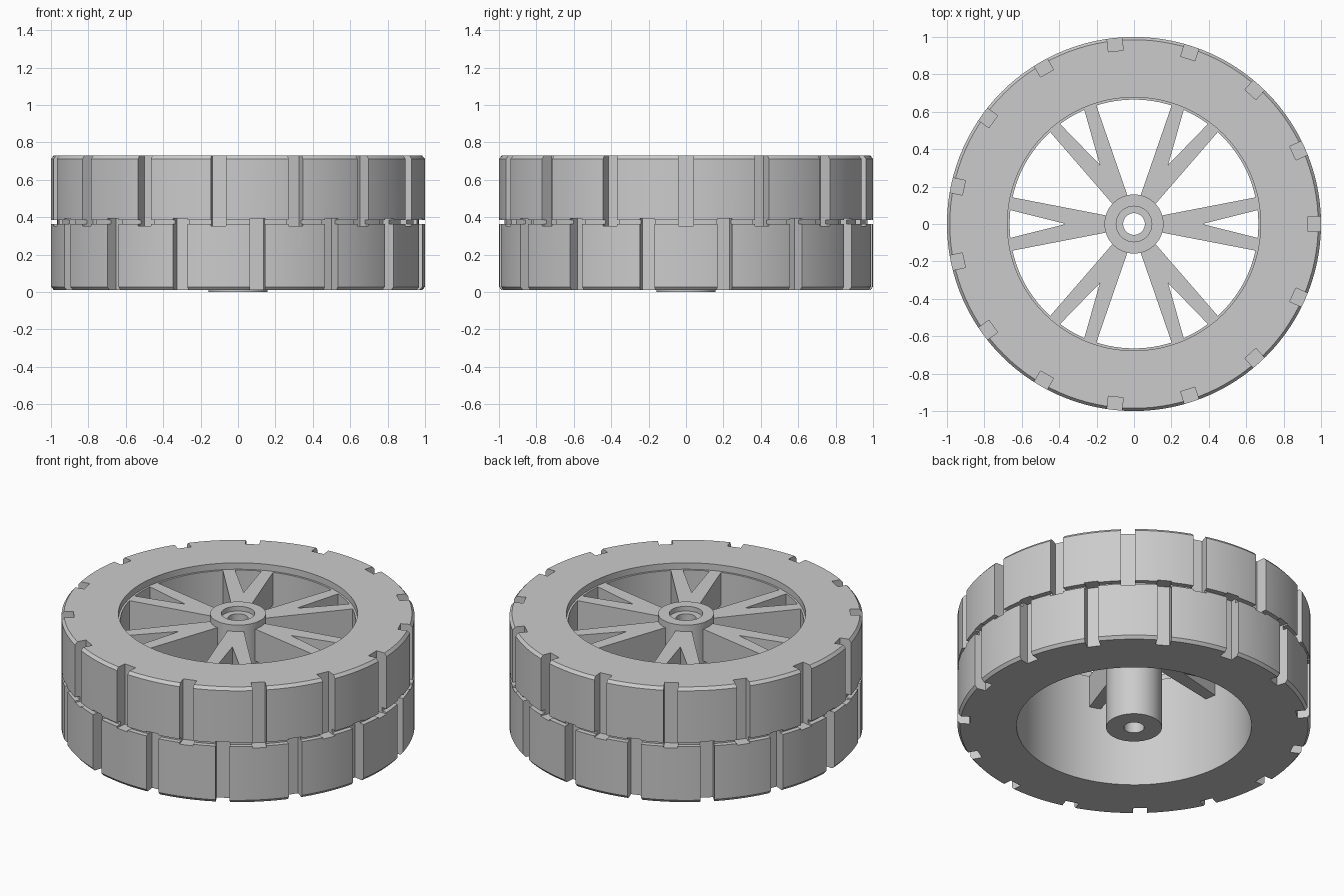
import bpy
import bmesh
from math import cos, sin, pi, radians
from mathutils import Matrix

cube = bpy.data.objects.get("Cube")
if cube:
    bpy.data.objects.remove(cube, do_unlink=True)

SEGMENTS = 120
TOP, BOTTOM = 0.73, 0.01

grey = bpy.data.materials.new("plain_grey")
grey.use_nodes = True
colour = (0.6, 0.6, 0.6, 1)
grey.diffuse_color = colour
grey.node_tree.nodes["Principled BSDF"].inputs["Base Color"].default_value = colour


def finish(bm, name):
    """Turn a bmesh into a named object with the grey material."""
    bmesh.ops.recalc_face_normals(bm, faces=bm.faces)
    mesh = bpy.data.meshes.new(name)
    bm.to_mesh(mesh)
    bm.free()
    mesh.materials.append(grey)
    obj = bpy.data.objects.new(name, mesh)
    bpy.context.collection.objects.link(obj)
    return obj


def lathe(name, profile):
    """Revolve a closed (radius, height) profile around z."""
    bm = bmesh.new()
    rings = []
    for i in range(SEGMENTS):
        a = 2 * pi * i / SEGMENTS
        rings.append([bm.verts.new((r * cos(a), r * sin(a), z)) for r, z in profile])
    n = len(profile)
    for i in range(SEGMENTS):
        a, b = rings[i], rings[(i + 1) % SEGMENTS]
        for j in range(n):
            k = (j + 1) % n
            bm.faces.new((a[j], b[j], b[k], a[k]))
    return finish(bm, name)


def smooth(obj):
    bpy.ops.object.select_all(action="DESELECT")
    obj.select_set(True)
    bpy.context.view_layer.objects.active = obj
    bpy.ops.object.shade_smooth_by_angle(angle=radians(25))


def tread_notches(name, low, high, offset):
    """Fifteen blocks around the tread, used as cutters."""
    bm = bmesh.new()
    for i in range(15):
        turn = Matrix.Rotation(2 * pi * i / 15 + offset, 4, "Z")
        place = Matrix.Translation((1.03, 0, (low + high) / 2))
        size = Matrix.Diagonal((0.2, 0.08, high - low, 1))
        bmesh.ops.create_cube(bm, size=1, matrix=turn @ place @ size)
    obj = finish(bm, name)
    obj.hide_render = True
    return obj


# Tyre with chamfered shoulders and a narrow groove round the middle
tyre = lathe("tyre", [
    (0.715, BOTTOM), (0.985, BOTTOM), (1, BOTTOM + 0.018),
    (1, 0.363), (0.97, 0.363), (0.97, 0.385), (1, 0.385),
    (1, TOP - 0.018), (0.985, TOP), (0.715, TOP)])

# Staggered notches in the two tread bands
cutters = [tread_notches("upper_notch_cutter", 0.353, 0.8, 0),
           tread_notches("lower_notch_cutter", -0.1, 0.393, pi / 15)]
for cutter in cutters:
    cut = tyre.modifiers.new(cutter.name, "BOOLEAN")
    cut.operation = "DIFFERENCE"
    cut.solver = "EXACT"
    cut.object = cutter
bpy.context.view_layer.update()
graph = bpy.context.evaluated_depsgraph_get()
cut_mesh = bpy.data.meshes.new_from_object(tyre.evaluated_get(graph))
tyre.modifiers.clear()
tyre.data = cut_mesh
for cutter in cutters:
    bpy.data.objects.remove(cutter, do_unlink=True)

# Rim with a shallow step at its upper edge
rim = lathe("rim", [
    (0.665, BOTTOM), (0.715, BOTTOM), (0.715, TOP),
    (0.677, TOP), (0.677, 0.69), (0.665, 0.69)])

# Hub with a through hole and a counterbore on top
hub = lathe("hub", [
    (0.058, 0), (0.158, 0), (0.158, TOP),
    (0.095, TOP), (0.095, 0.7), (0.058, 0.7)])

for part in (tyre, rim, hub):
    smooth(part)

# Six forked spokes
outline = [(0.13, -0.042), (0.658, -0.144), (0.67, -0.077), (0.365, 0),
           (0.67, 0.077), (0.658, 0.144), (0.13, 0.042)]
for i in range(6):
    bm = bmesh.new()
    face = bm.faces.new([bm.verts.new((x, y, 0.49)) for x, y in outline])
    raised = bmesh.ops.extrude_face_region(bm, geom=[face])
    verts = [v for v in raised["geom"] if isinstance(v, bmesh.types.BMVert)]
    bmesh.ops.translate(bm, verts=verts, vec=(0, 0, 0.2))
    bmesh.ops.rotate(bm, verts=bm.verts, matrix=Matrix.Rotation(i * pi / 3, 3, "Z"))
    finish(bm, f"forked_spoke_{i + 1}")
